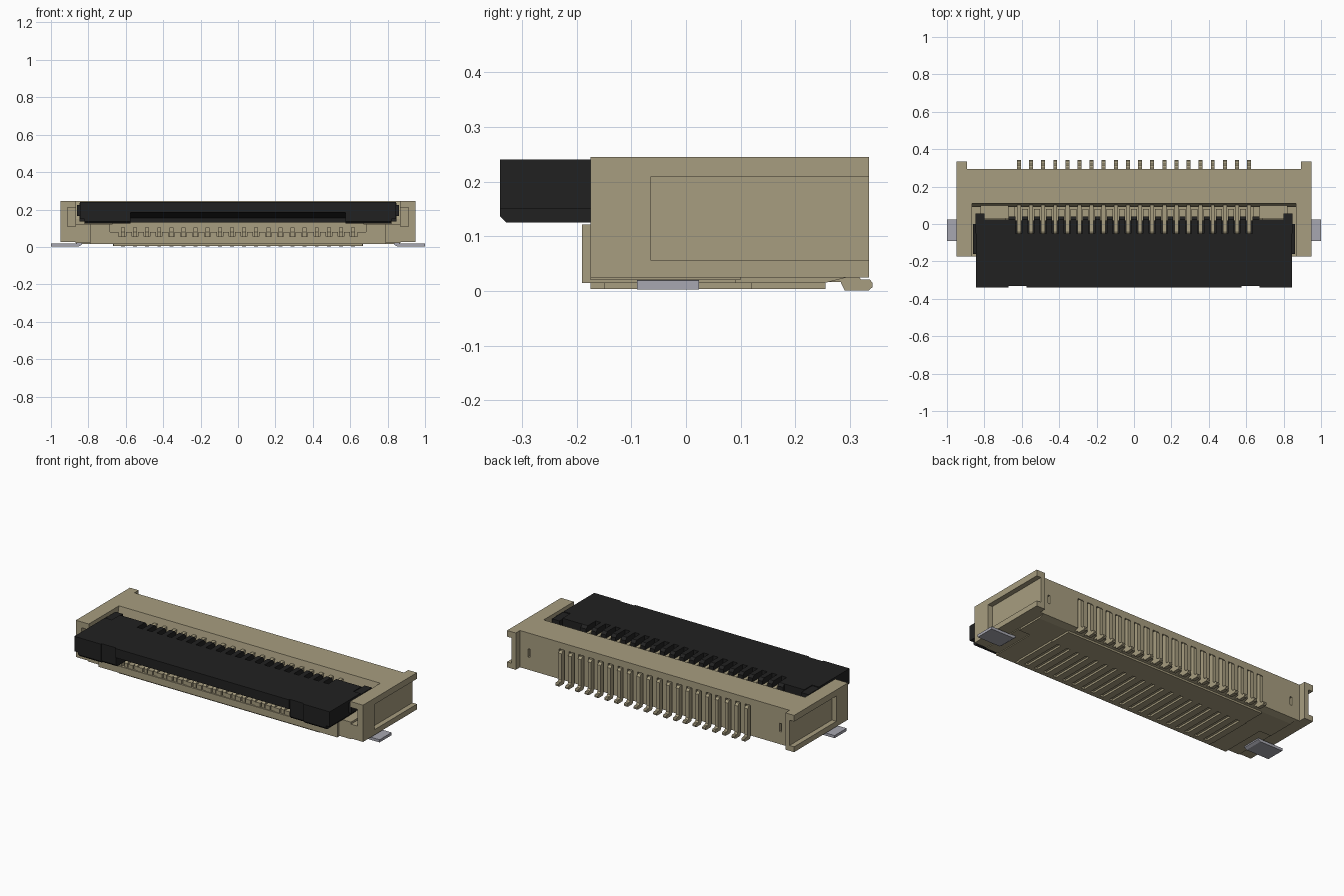
import bpy, bmesh

def material(name, rgb):
    m = bpy.data.materials.new(name)
    m.diffuse_color = (*rgb, 1)
    return m

BEIGE = material("beige plastic", (0.39, 0.34, 0.215))
BLACK = material("black plastic", (0.0155, 0.0155, 0.0155))
METAL = material("grey metal", (0.39, 0.39, 0.44))

PITCH, COUNT = 0.0648, 20
PIN_X = [(i - (COUNT - 1) / 2) * PITCH for i in range(COUNT)]

def prisms(name, mat, items, axis="x"):
    """Join prisms: each item is (low, high, outline) swept along x, or along y."""
    bm = bmesh.new()
    for lo, hi, pts in items:
        place = (lambda t, p: (t, *p)) if axis == "x" else (lambda t, p: (p[0], t, p[1]))
        a = [bm.verts.new(place(lo, p)) for p in pts]
        b = [bm.verts.new(place(hi, p)) for p in pts]
        bm.faces.new(a)
        bm.faces.new(b[::-1])
        for i in range(len(pts)):
            j = (i + 1) % len(pts)
            bm.faces.new((a[j], a[i], b[i], b[j]))
    bmesh.ops.recalc_face_normals(bm, faces=bm.faces[:])
    me = bpy.data.meshes.new(name)
    bm.to_mesh(me)
    bm.free()
    ob = bpy.data.objects.new(name, me)
    me.materials.append(mat)
    bpy.context.collection.objects.link(ob)
    return ob

def box(x0, x1, y0, y1, z0, z1):
    return (x0, x1, [(y0, z0), (y1, z0), (y1, z1), (y0, z1)])

def both(items):
    """Repeat prisms mirrored across x = 0."""
    return items + [(-hi, -lo, pts) for lo, hi, pts in items]

def cut(ob, items):
    cutter = prisms(ob.name + "_cutter", BEIGE, items)
    cutter.hide_render = True
    cutter.hide_viewport = True
    mod = ob.modifiers.new("cut", "BOOLEAN")
    mod.object = cutter
    mod.operation = "DIFFERENCE"
    mod.solver = "EXACT"

# Rear block with a sloping front wall, with slots behind the pins and small latch holes
rear = prisms("rear_block", BEIGE, [(-0.866, 0.866, [
    (0.11, 0.245), (0.295, 0.245), (0.295, 0.025), (0.255, 0.015),
    (0.09, 0.015), (0.09, 0.15)])])
cut(rear, both([box(0.825, 0.84, 0.27, 0.3, 0.1, 0.15)])
    + [box(x - 0.018, x + 0.018, 0.268, 0.3, 0.0, 0.205) for x in PIN_X])

# Side arms: long outer recess open at the back, and a hinge pocket at the front
for side, sign in (("right", 1), ("left", -1)):
    def flip(items):
        return items if sign > 0 else [(-h, -l, p) for l, h, p in items]
    arm = prisms(side + "_arm", BEIGE, flip([(0.865, 0.95, [
        (-0.175, 0.025), (0.335, 0.025), (0.335, 0.245), (-0.175, 0.245)])]))
    cut(arm, flip([box(0.92, 0.96, -0.065, 0.35, 0.057, 0.208),
                   box(0.86, 0.892, 0.295, 0.35, 0.0, 0.3),
                   box(0.86, 0.912, -0.19, -0.1, 0.11, 0.21)]))

# Floor, cheeks beside the cable slot and the shelves under the lever ends
prisms("floor", BEIGE, [box(-0.79, 0.79, -0.19, 0.1, 0.015, 0.055)]
       + both([box(0.685, 0.79, -0.19, 0.1, 0.05, 0.122),
               box(0.785, 0.87, -0.175, 0.1, 0.02, 0.122),
               box(0.67, 0.82, 0.03, 0.1, 0.12, 0.19)]))

# Ribbed pad underneath, with grooves below the pins
ribs = [box(x + 0.012, x + PITCH - 0.012, -0.15, 0.12, 0.004, 0.016)
        for x in [PIN_X[0] - PITCH] + PIN_X]
prisms("bottom_pad", BEIGE, ribs + [
    box(-0.665, 0.665, -0.175, -0.15, 0.004, 0.016),
    box(-0.665, 0.665, 0.12, 0.255, 0.004, 0.016)])

# Front lip: low ribs between the contacts
prisms("front_ribs", BEIGE, [
    box(x + 0.016, x + PITCH - 0.016, -0.185, 0.08, 0.05, 0.08) for x in PIN_X[:-1]]
    + both([box(0.64, 0.69, -0.185, 0.09, 0.05, 0.08)]))

# Contacts: lower arm with raised tip, upper arm, rear post and solder foot
LOWER = [(-0.18, 0.03), (0.1, 0.03), (0.1, 0.075), (-0.08, 0.075),
         (-0.12, 0.105), (-0.15, 0.105), (-0.18, 0.08)]
UPPER = [(-0.055, 0.175), (0.13, 0.175), (0.13, 0.21), (-0.04, 0.21), (-0.055, 0.2)]
REAR = [(0.26, 0.2), (0.3, 0.2), (0.312, 0.188), (0.312, 0.03), (0.32, 0.021),
        (0.336, 0.021), (0.341, 0.015), (0.341, 0.007), (0.334, 0.001),
        (0.29, 0.001), (0.283, 0.016), (0.26, 0.016)]
prisms("contacts", BEIGE, [(x - 0.0105, x + 0.0105, p)
                           for x in PIN_X for p in (LOWER, UPPER, REAR)])

# Flip lever: thin middle lip with sloped underside, thicker end blocks
MIDDLE = [(-0.34, 0.24), (-0.34, 0.185), (-0.22, 0.155), (-0.22, 0.13),
          (-0.05, 0.13), (-0.05, 0.24)]
def block(front):
    return [(front, 0.24), (front, 0.137), (front + 0.012, 0.125),
            (-0.187, 0.125), (-0.05, 0.128), (-0.05, 0.24)]
prisms("lever", BLACK, [(-0.575, 0.575, MIDDLE)] + both([
    (0.575, 0.67, block(-0.332)), (0.67, 0.82, block(-0.34)),
    box(0.82, 0.845, -0.34, -0.05, 0.15, 0.24),
    box(0.67, 0.80, -0.05, 0.025, 0.135, 0.24),
    box(0.80, 0.848, -0.05, 0.055, 0.135, 0.235),
    box(0.84, 0.862, -0.16, 0.0, 0.165, 0.225)]))

# Lever teeth between the upper contact arms, joined by a bar under the arms
TOOTH = [(-0.05, 0.24), (0.025, 0.24), (0.04, 0.225), (0.04, 0.14), (-0.05, 0.14)]
prisms("lever_teeth", BLACK, [(x + 0.017, x + PITCH - 0.017, TOOTH) for x in PIN_X[:-1]]
       + both([(PIN_X[-1] + 0.017, 0.67, TOOTH)])
       + [box(-0.67, 0.67, -0.05, 0.02, 0.135, 0.17)])

# Mounting tabs: flat foot with an upturned inner end
TAB = [(1.0, 0.003), (1.0, 0.019), (0.865, 0.019), (0.85, 0.026), (0.85, 0.045),
       (0.835, 0.045), (0.835, 0.012), (0.85, 0.003)]
prisms("mounting_tabs", METAL, [(-0.09, 0.024, TAB),
                                (-0.09, 0.024, [(-x, z) for x, z in TAB])], axis="y")
